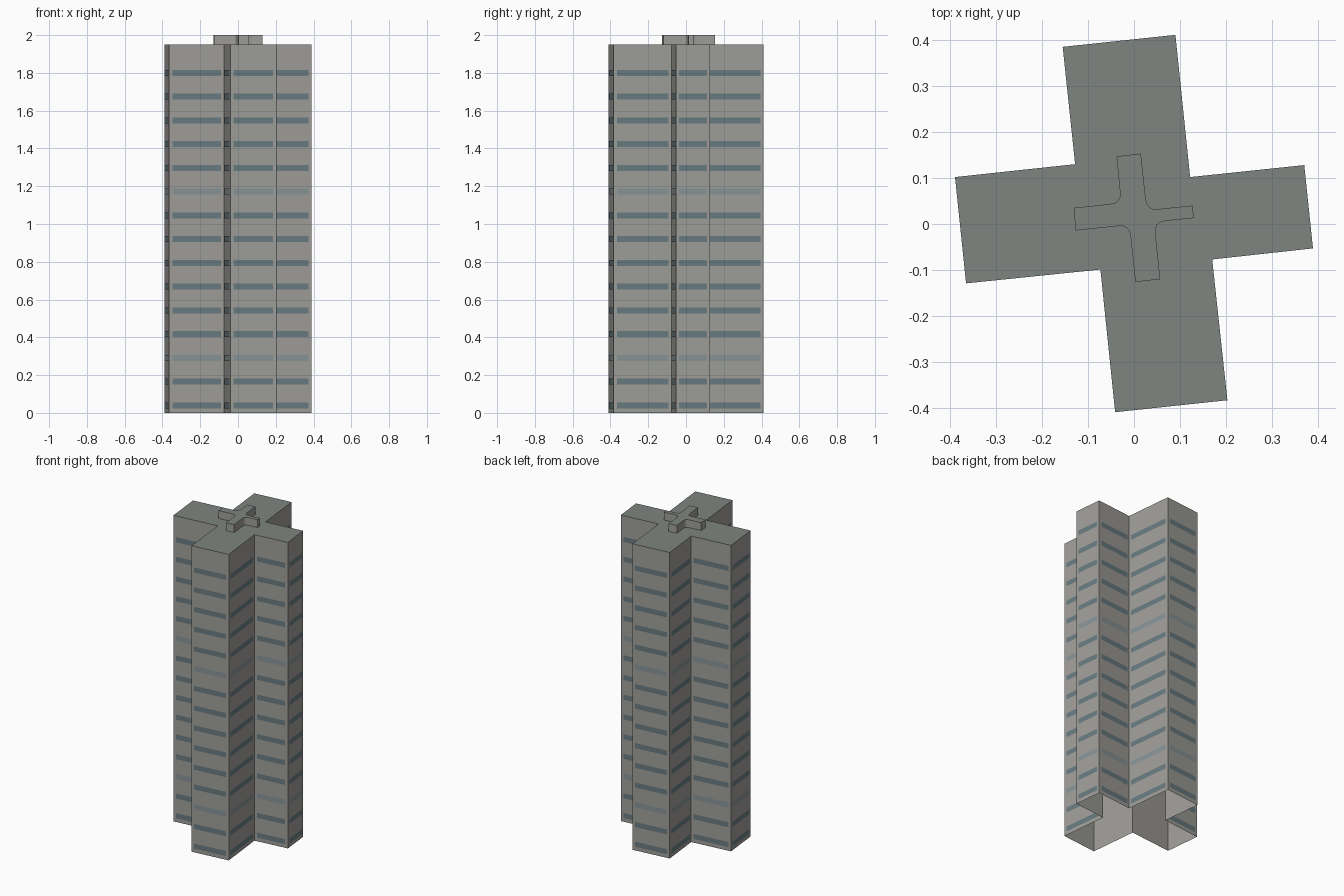
import bpy, bmesh
from mathutils import Vector

if "Cube" in bpy.data.objects:
    bpy.data.objects.remove(bpy.data.objects["Cube"])

ROOF_Z, TOP_Z = 1.95, 2.0


def material(name, rgb):
    m = bpy.data.materials.new(name)
    m.diffuse_color = (*rgb, 1)
    m.use_nodes = True
    m.node_tree.nodes["Principled BSDF"].inputs["Base Color"].default_value = m.diffuse_color
    return m


WALL = material("concrete", (0.35, 0.345, 0.325))
ROOF = material("roofing", (0.21, 0.235, 0.22))
GLASS = material("glass", (0.14, 0.20, 0.22))
PALE = material("pale_glass", (0.25, 0.30, 0.32))


def finish(bm, name, mats):
    mesh = bpy.data.meshes.new(name)
    bm.to_mesh(mesh)
    bm.free()
    for m in mats:
        mesh.materials.append(m)
    obj = bpy.data.objects.new(name, mesh)
    bpy.context.collection.objects.link(obj)
    return obj


def prism(name, outline, z0, z1):
    """Open-bottomed extrusion of a counter-clockwise outline, with a roof."""
    bm = bmesh.new()
    low = [bm.verts.new((x, y, z0)) for x, y in outline]
    high = [bm.verts.new((x, y, z1)) for x, y in outline]
    n = len(outline)
    for i in range(n):
        j = (i + 1) % n
        bm.faces.new((low[i], low[j], high[j], high[i]))
    bm.faces.new(high).material_index = 1
    return finish(bm, name, [WALL, ROOF])


def rounded(outline, corners, radius, steps=4):
    """Replace the numbered inner corners with small curves."""
    pts = [Vector(p) for p in outline]
    out = []
    for i, p in enumerate(pts):
        if i not in corners:
            out.append(p)
            continue
        a = p + (pts[i - 1] - p).normalized() * radius
        b = p + (pts[(i + 1) % len(pts)] - p).normalized() * radius
        for k in range(steps + 1):
            t = k / steps
            out.append(a * (1 - t) ** 2 + p * 2 * t * (1 - t) + b * t * t)
    return out


# Cross-shaped tower block
plan = [(-0.155, 0.385), (-0.128, 0.130), (-0.389, 0.102), (-0.365, -0.129),
        (-0.073, -0.099), (-0.041, -0.409), (0.203, -0.383), (0.170, -0.077),
        (0.389, -0.053), (0.370, 0.128), (0.122, 0.102), (0.090, 0.411)]
prism("tower_walls", plan, 0, ROOF_Z)

# Small cross-shaped plant room on the roof
cross = [(-0.038, 0.147), (-0.028, 0.046), (-0.131, 0.035), (-0.127, -0.014),
         (-0.010, -0.002), (0.003, -0.126), (0.057, -0.120), (0.044, 0.004),
         (0.130, 0.013), (0.127, 0.040), (0.028, 0.030), (0.015, 0.153)]
prism("roof_plant_room", rounded(cross, {1, 4, 7, 10}, 0.024), ROOF_Z, TOP_Z)

# Window bands: one strip per wall on each of 15 floors, two floors paler
bm = bmesh.new()
for i, p in enumerate(plan):
    a, b = Vector((*p, 0)), Vector((*plan[(i + 1) % len(plan)], 0))
    d = (b - a).normalized()
    off = Vector((d.y, -d.x, 0)) * 0.001
    a, b = a + d * 0.017 + off, b - d * 0.017 + off
    for floor in range(15):
        z = 0.04 + floor * 0.1257
        lo, hi = Vector((0, 0, z - 0.016)), Vector((0, 0, z + 0.016))
        f = bm.faces.new([bm.verts.new(v) for v in (a + lo, b + lo, b + hi, a + hi)])
        f.material_index = int(floor in (2, 9))
finish(bm, "window_bands", [GLASS, PALE])
